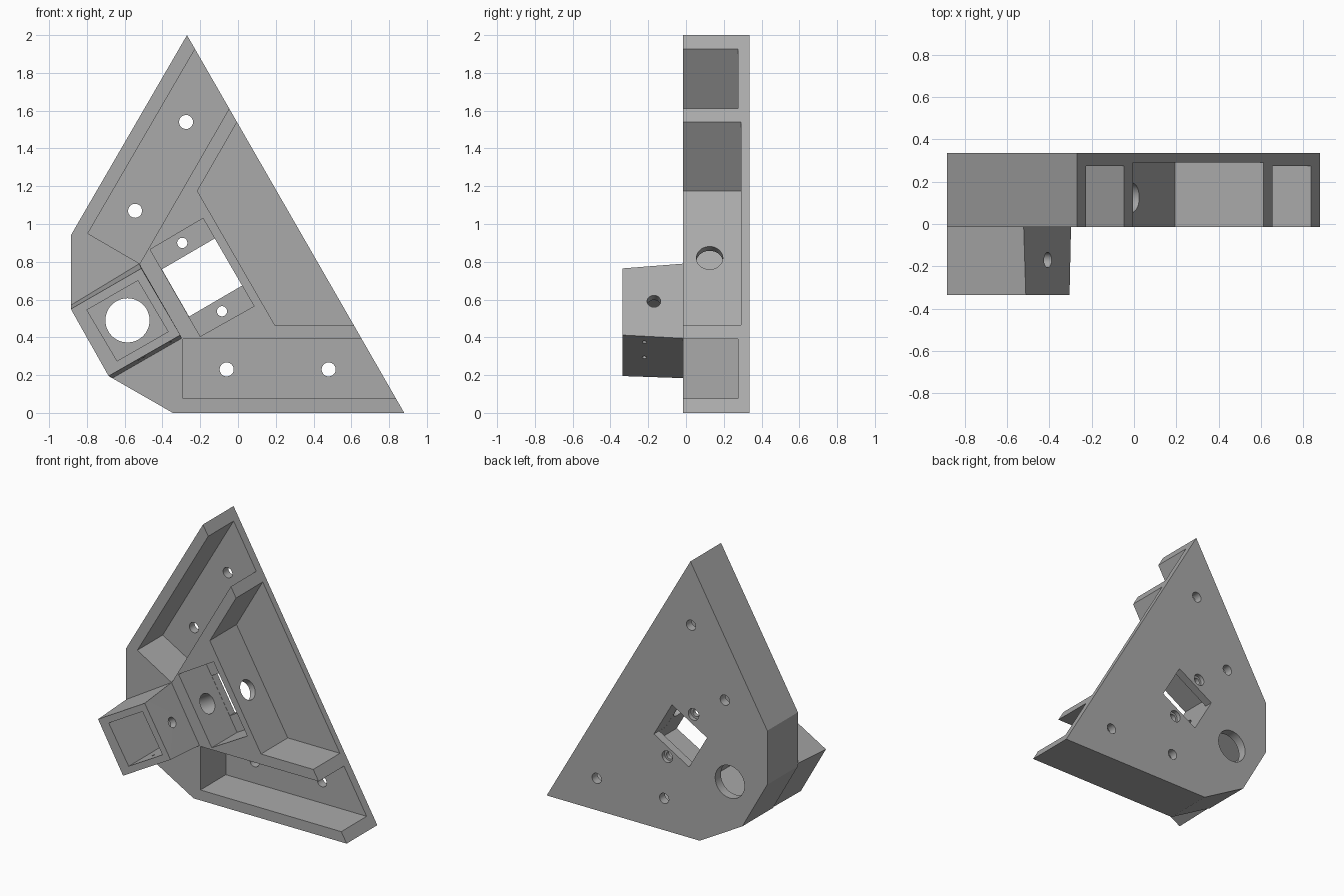
import bpy, bmesh, math
from mathutils import Vector

if "Cube" in bpy.data.objects:
    bpy.data.objects.remove(bpy.data.objects["Cube"])

FRONT, BACK, NOSE = -0.015, 0.335, -0.335   # depths of plate front, plate back, block front

grey = bpy.data.materials.new("plain_grey")
grey.diffuse_color = (0.40, 0.40, 0.40, 1)
grey.use_nodes = True
grey.node_tree.nodes["Principled BSDF"].inputs["Base Color"].default_value = grey.diffuse_color


def make_object(name, bm):
    bmesh.ops.recalc_face_normals(bm, faces=bm.faces)
    mesh = bpy.data.meshes.new(name)
    bm.to_mesh(mesh)
    bm.free()
    obj = bpy.data.objects.new(name, mesh)
    bpy.context.collection.objects.link(obj)
    mesh.materials.append(grey)
    return obj


def prism(name, outline, y0, y1, outline_back=None):
    """Solid from an x-z outline, optionally tapering to a second outline."""
    bm = bmesh.new()
    a = [bm.verts.new((x, y0, z)) for x, z in outline]
    b = [bm.verts.new((x, y1, z)) for x, z in (outline_back or outline)]
    bm.faces.new(a)
    bm.faces.new(b[::-1])
    for i in range(len(a)):
        j = (i + 1) % len(a)
        bm.faces.new((a[i], a[j], b[j], b[i]))
    return make_object(name, bm)


def rod(name, start, end, radius, sides=40):
    start, end = Vector(start), Vector(end)
    bm = bmesh.new()
    bmesh.ops.create_cone(bm, cap_ends=True, segments=sides, radius1=radius,
                          radius2=radius, depth=(end - start).length)
    turn = (end - start).to_track_quat('Z', 'Y').to_matrix().to_4x4()
    bm.transform(turn)
    bmesh.ops.translate(bm, verts=bm.verts, vec=(start + end) / 2)
    return make_object(name, bm)


def combine(target, tool, operation='DIFFERENCE'):
    mod = target.modifiers.new("combine", 'BOOLEAN')
    mod.operation, mod.solver, mod.object = operation, 'EXACT', tool
    bpy.context.view_layer.objects.active = target
    bpy.ops.object.modifier_apply(modifier=mod.name)
    bpy.data.objects.remove(tool, do_unlink=True)


# Thick angled plate
bracket = prism("corner_bracket", [(-0.27, 2.0), (0.88, 0), (-0.345, 0), (-0.685, 0.195),
                                   (-0.885, 0.55), (-0.885, 0.94)], FRONT, BACK)

# Drafted block projecting forward
block = prism("socket_block", [(-0.885, 0.55), (-0.512, 0.765), (-0.305, 0.412), (-0.685, 0.195)],
              NOSE, FRONT,
              [(-0.885, 0.57), (-0.522, 0.79), (-0.298, 0.395), (-0.665, 0.184)])
combine(bracket, block, 'UNION')

# Pockets: two arm channels, inner channel, switch recess, square socket
pockets = [
    ([(-0.125, 2.103), (0.055, 1.788), (-0.52, 0.79), (-0.795, 0.95)], -0.1, 0.275),
    ([(-0.29, 0.39), (1.0, 0.39), (1.0, 0.075), (-0.29, 0.075)], -0.1, 0.275),
    ([(0.095, 1.713), (0.85, 0.465), (0.195, 0.465), (-0.215, 1.175)], -0.1, 0.29),
    ([(-0.465, 0.865), (-0.185, 1.03), (0.085, 0.565), (-0.2, 0.405)], -0.1, 0.275),
    ([(-0.80, 0.545), (-0.53, 0.70), (-0.37, 0.43), (-0.64, 0.275)], -0.5, 0.27),
]
# The arm channel starts behind the block face so the block stays whole
for outline, y0, y1 in pockets:
    if y0 > -0.2:
        y0 = FRONT - 0.002
    combine(bracket, prism("pocket", outline, y0, y1))

# Window through the switch recess
combine(bracket, prism("window", [(-0.403, 0.76), (-0.122, 0.924), (0.022, 0.674), (-0.259, 0.51)],
                       0.2, 0.5))

# Screw holes through the plate
for x, z in [(-0.275, 1.54), (-0.545, 1.07), (-0.06, 0.23), (0.48, 0.23)]:
    combine(bracket, rod("screw_hole", (x, 0.2, z), (x, 0.5, z), 0.037))

# Small screw holes with wider seats at the back
for x, z in [(-0.295, 0.90), (-0.085, 0.538)]:
    combine(bracket, rod("small_hole", (x, 0.2, z), (x, 0.5, z), 0.027))
    combine(bracket, rod("screw_seat", (x, 0.305, z), (x, 0.5, z), 0.042))

# Large round opening behind the socket
combine(bracket, rod("round_opening", (-0.585, 0.2, 0.49), (-0.585, 0.5, 0.49), 0.117, 64))

# Cable bore linking socket, recess and inner channel, and the block side hole
combine(bracket, rod("cable_bore", (-0.585, 0.125, 0.489), (0.06, 0.125, 0.861), 0.07, 48))
combine(bracket, rod("side_hole", (-0.585, -0.17, 0.489), (-0.28, -0.17, 0.665), 0.036))

# Pin holes on the lower side of the block
for x, z in [(-0.50, 0.30), (-0.36, 0.38)]:
    combine(bracket, rod("pin_hole", (x + 0.03, -0.22, z - 0.052), (x - 0.05, -0.22, z + 0.087), 0.012, 16))

# Round bores smooth, corners sharp
bpy.ops.object.select_all(action='DESELECT')
bracket.select_set(True)
bpy.context.view_layer.objects.active = bracket
bpy.ops.object.shade_smooth_by_angle(angle=math.radians(25))
